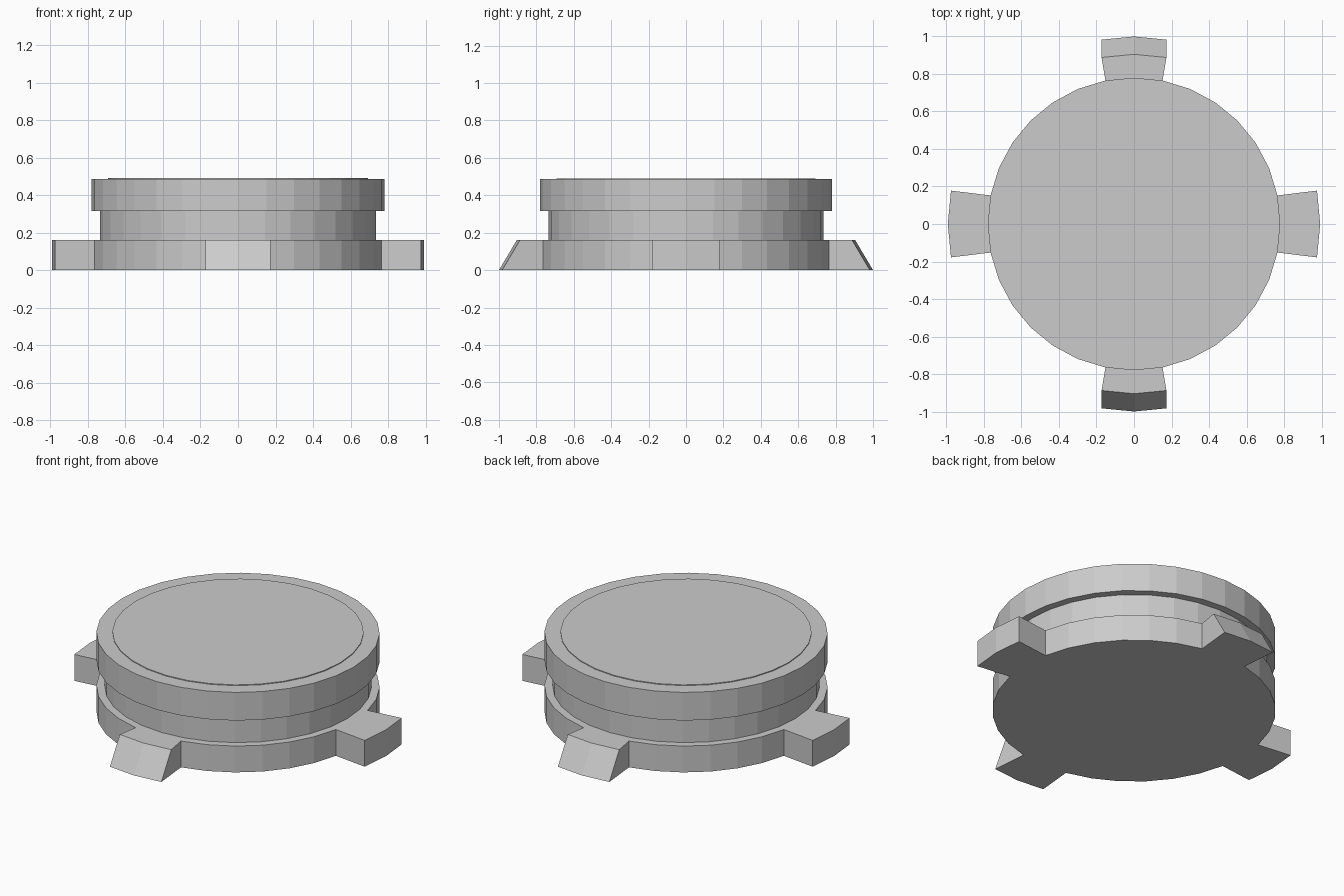
import bpy, bmesh
from math import cos, sin, pi

if "Cube" in bpy.data.objects:
    bpy.data.objects.remove(bpy.data.objects["Cube"])

SIDES = 32


def add_object(name, bm):
    bmesh.ops.recalc_face_normals(bm, faces=bm.faces)
    mesh = bpy.data.meshes.new(name)
    bm.to_mesh(mesh)
    bm.free()
    obj = bpy.data.objects.new(name, mesh)
    bpy.context.collection.objects.link(obj)
    return obj


def skin(name, loops):
    """Bridge equal-length point loops and close both ends."""
    bm = bmesh.new()
    rings = [[bm.verts.new(p) for p in loop] for loop in loops]
    n = len(rings[0])
    for a, b in zip(rings, rings[1:]):
        for i in range(n):
            j = (i + 1) % n
            bm.faces.new((a[i], a[j], b[j], b[i]))
    bm.faces.new(rings[0][::-1])
    bm.faces.new(rings[-1])
    return add_object(name, bm)


def circle(r, z):
    return [(r * cos(2 * pi * i / SIDES), r * sin(2 * pi * i / SIDES), z)
            for i in range(SIDES)]


def base_outline(z, y_reach):
    """Round outline with four lugs; the front and back reach can differ."""
    pts = []
    step = 2 * pi / SIDES
    for quarter in range(4):
        mid = quarter * pi / 2
        tip = y_reach if quarter % 2 else 0.993
        half = 0.173 if quarter % 2 else 0.178
        u, v = (cos(mid), sin(mid)), (-sin(mid), cos(mid))
        inner = (0.78 * cos(step), 0.78 * sin(step))
        lug = [(inner[0], -inner[1]), (tip - 0.017, -half), (tip, 0),
               (tip - 0.017, half), inner]
        pts += [(a * u[0] + b * v[0], a * u[1] + b * v[1], z) for a, b in lug]
        # round part up to the next lug
        pts += [(0.78 * cos(mid + k * step), 0.78 * sin(mid + k * step), z)
                for k in range(2, SIDES // 4 - 1)]
    return pts


# base flange: side lugs are straight, front and back lugs slope
skin("base_with_lugs", [base_outline(0, 1.0), base_outline(0.16, 0.905)])

# neck, wide cap and slightly raised top disc in one turned body
skin("neck_and_cap", [circle(0.735, 0.16), circle(0.735, 0.315),
                      circle(0.78, 0.315), circle(0.78, 0.486),
                      circle(0.692, 0.486), circle(0.692, 0.491)])
